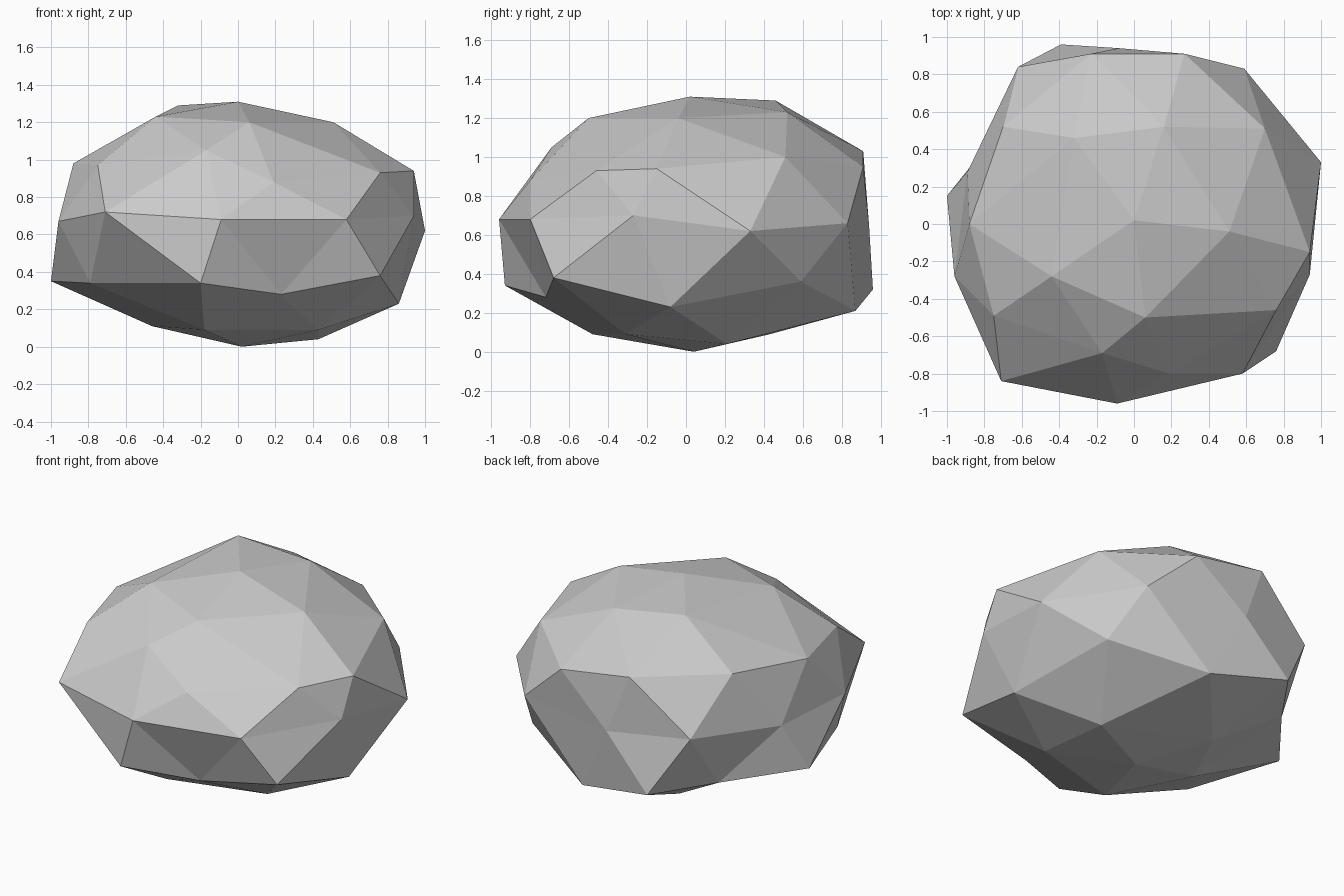
import bpy
import bmesh
import math

# Remove only the default cube
cube = bpy.data.objects.get("Cube")
if cube:
    bpy.data.objects.remove(cube, do_unlink=True)


def flat_material(name, colour):
    """One plain colour for both the viewport and the render."""
    material = bpy.data.materials.new(name)
    material.use_nodes = True
    material.diffuse_color = colour
    for node in material.node_tree.nodes:
        if node.type == "BSDF_PRINCIPLED":
            node.inputs["Base Color"].default_value = colour
            node.inputs["Roughness"].default_value = 1
    return material


def angle_around(vert):
    """Angle about the vertical axis, starting just before +x."""
    return (math.atan2(vert.co.y, vert.co.x) + 0.1) % math.tau


def chisel(ball, sections):
    """Move each ring of a ball onto a cross-section, from top to bottom."""
    ball.verts.ensure_lookup_table()
    remaining = sorted(ball.verts, key=lambda vert: -vert.co.z)
    for section in sections:
        ring = remaining[:len(section)]
        remaining = remaining[len(section):]
        ring.sort(key=angle_around)
        for vert, position in zip(ring, section):
            vert.co = position


# Cross-sections of the boulder, each running anticlockwise from +x
crown = [(0, .02, 1.31)]
upper_slope = [(.51, -.04, 1.2), (.16, .52, 1.23), (-.32, .46, 1.29),
               (-.44, -.28, 1.23), (.06, -.5, 1.2)]
shoulder = [(.94, -.15, .94), (.7, .51, 1), (.27, .91, .95), (-.23, .91, 1.03),
            (-.7, .52, 1.03), (-.88, 0, .98), (-.75, -.49, .97),
            (-.17, -.69, 1.05), (.19, -.8, .88), (.76, -.46, .93)]
waist = [(1, .33, .62), (.59, .83, .66), (-.08, .94, .65), (-.62, .84, .7),
         (-.89, .28, .65), (-.96, -.28, .67), (-.71, -.84, .72),
         (-.09, -.96, .68), (.58, -.8, .68), (.94, -.27, .7)]
lower_slope = [(.86, -.08, .23), (.7, .59, .36), (.14, .87, .21),
               (-.39, .96, .32), (-.65, .59, .33), (-1, .15, .35),
               (-.79, -.44, .34), (-.2, -.93, .34), (.23, -.72, .28),
               (.76, -.68, .38)]
underside = [(.43, .21, .04), (-.25, .43, .09), (-.46, 0, .11),
             (-.18, -.48, .09), (.43, -.31, .09)]
foot = [(.02, .04, 0)]

# Boulder: a coarse faceted ball chiselled ring by ring
bm = bmesh.new()
bmesh.ops.create_icosphere(bm, subdivisions=2, radius=1)
chisel(bm, [crown, upper_slope, shoulder, waist, lower_slope, underside, foot])
bmesh.ops.recalc_face_normals(bm, faces=bm.faces)
for face in bm.faces:
    face.smooth = False

mesh = bpy.data.meshes.new("boulder")
bm.to_mesh(mesh)
bm.free()
mesh.materials.append(flat_material("stone grey", (.6, .6, .6, 1)))
boulder = bpy.data.objects.new("boulder", mesh)
bpy.context.collection.objects.link(boulder)
